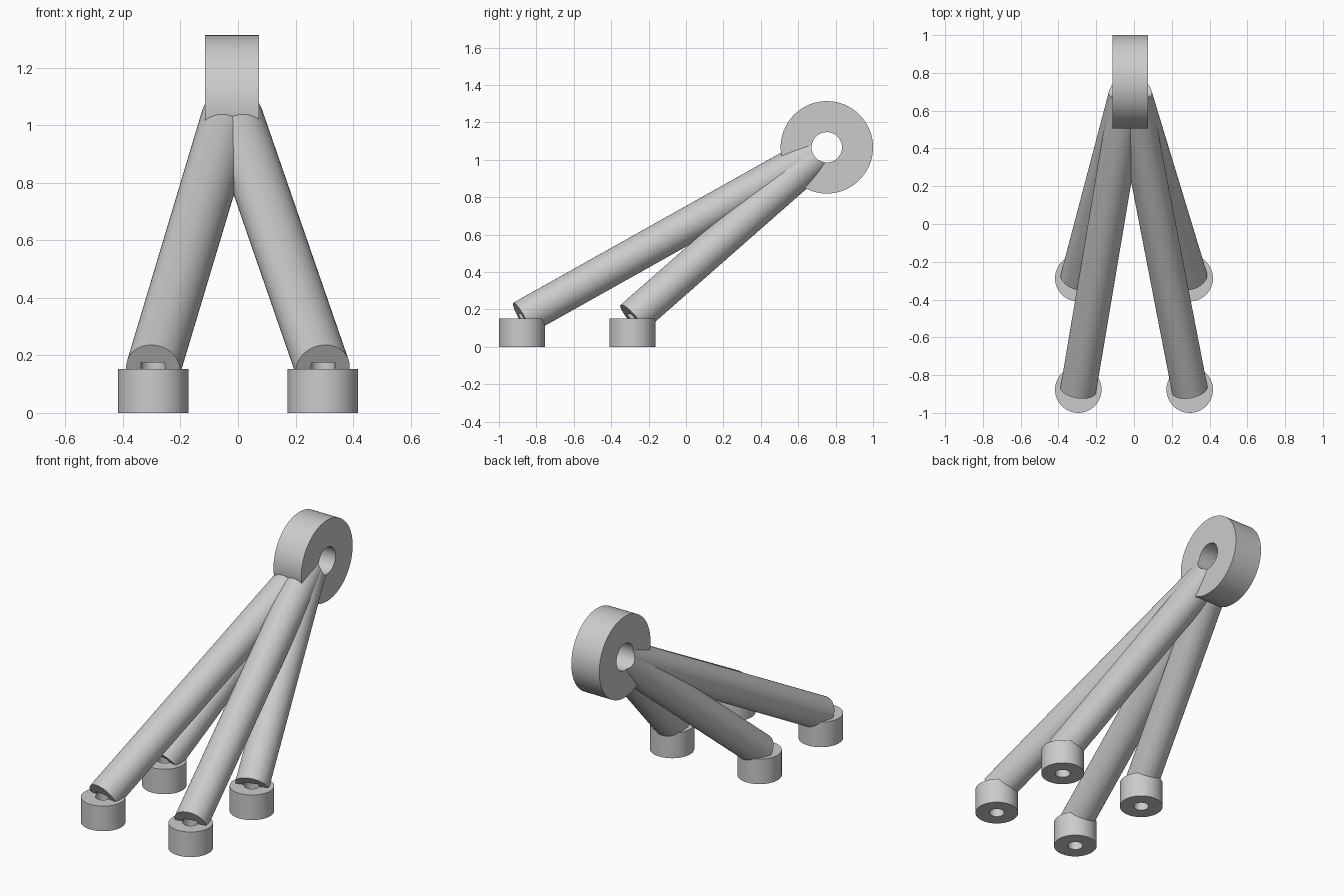
import bpy
import math
from mathutils import Vector

cube = bpy.data.objects.get("Cube")
if cube:
    bpy.data.objects.remove(cube, do_unlink=True)

FOOT_X, FOOT_R, FOOT_H = 0.295, 0.123, 0.153
FOOT_Y = {"front": -0.877, "back": -0.287}
FOOT_BORE_R, FOOT_BORE_TOP = 0.043, 0.175
LEG_R = 0.095
HUB = Vector((-0.021, 0.753, 1.067))
HUB_R, HUB_BORE_R, HUB_HALF = 0.247, 0.081, 0.094

grey = bpy.data.materials.new("plain grey")
grey.use_nodes = True
colour = (0.6, 0.6, 0.6, 1)
grey.diffuse_color = colour
grey.node_tree.nodes["Principled BSDF"].inputs["Base Color"].default_value = colour


def rod(name, start, end, radius):
    """Cylinder running between two points."""
    start, end = Vector(start), Vector(end)
    axis = end - start
    bpy.ops.mesh.primitive_cylinder_add(
        vertices=96, radius=radius, depth=axis.length, location=(start + end) / 2,
        rotation=axis.to_track_quat("Z", "Y").to_euler())
    obj = bpy.context.object
    obj.name = name
    obj.data.materials.append(grey)
    return obj


def finish(obj, cutters):
    """Cut the bores out of a part and shade it."""
    bpy.ops.object.select_all(action="DESELECT")
    obj.select_set(True)
    bpy.context.view_layer.objects.active = obj
    for cutter in cutters:
        mod = obj.modifiers.new("bore", "BOOLEAN")
        mod.operation = "DIFFERENCE"
        mod.solver = "EXACT"
        mod.object = cutter
        bpy.ops.object.modifier_apply(modifier=mod.name)
    bpy.ops.object.shade_smooth_by_angle(angle=math.radians(30))


# Hub ring with its cross bore
side = Vector((1, 0, 0))
hub_bore = rod("hub_bore_cutter", HUB - side * 0.4, HUB + side * 0.4, HUB_BORE_R)
hub_bore.hide_render = True
hub = rod("hub_ring", HUB - side * HUB_HALF, HUB + side * HUB_HALF, HUB_R)
finish(hub, [hub_bore])

# Four bored feet, each with a leg rising to the hub centre
for row, y in FOOT_Y.items():
    for hand, x in (("left", FOOT_X), ("right", -FOOT_X)):
        bore = rod("foot_bore_cutter", (x, y, -0.1), (x, y, FOOT_BORE_TOP), FOOT_BORE_R)
        bore.hide_render = True
        foot = rod(f"{row}_{hand}_foot", (x, y, 0), (x, y, FOOT_H), FOOT_R)
        finish(foot, [bore])
        leg = rod(f"{row}_{hand}_leg", (x, y, FOOT_H), HUB, LEG_R)
        finish(leg, [bore, hub_bore])
        bpy.data.objects.remove(bore, do_unlink=True)

bpy.data.objects.remove(hub_bore, do_unlink=True)
